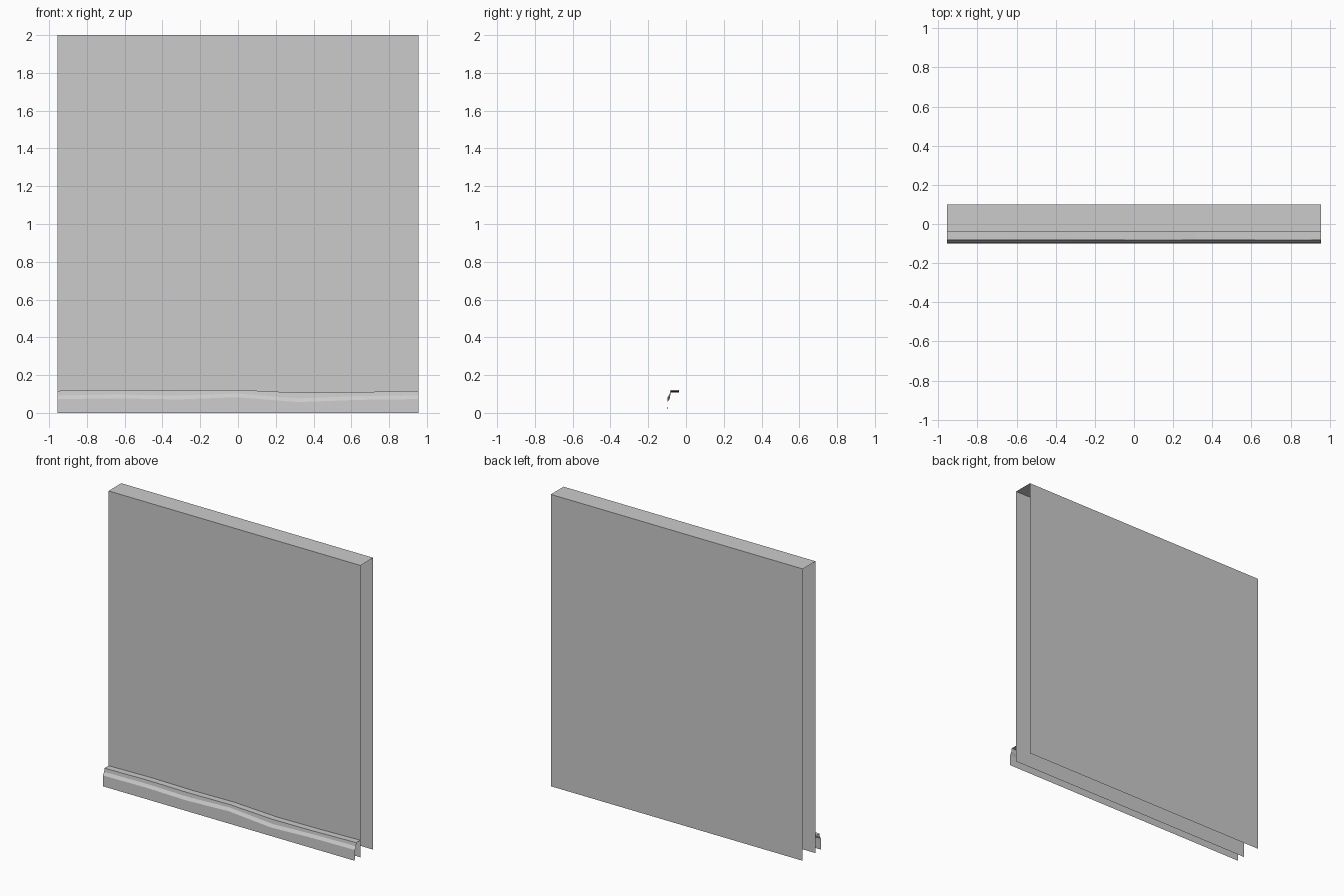
import bpy
import bmesh

if "Cube" in bpy.data.objects:
    bpy.data.objects.remove(bpy.data.objects["Cube"])

HALF = 0.955      # half the wall length
WALL_Y = -0.038   # front plane of the wall


def sheet(name, sections):
    """Skin a row of open cross-sections into a flat-shaded sheet."""
    bm = bmesh.new()
    rows = [[bm.verts.new(p) for p in s] for s in sections]
    for a, b in zip(rows, rows[1:]):
        for i in range(len(a) - 1):
            bm.faces.new((a[i], b[i], b[i + 1], a[i + 1]))
    mesh = bpy.data.meshes.new(name)
    bm.to_mesh(mesh)
    bm.free()
    obj = bpy.data.objects.new(name, mesh)
    bpy.context.collection.objects.link(obj)
    return obj


# Wall shell: front, top and back, open at the ends and underneath
wall_profile = [(WALL_Y, 0), (WALL_Y, 2), (0.1, 2), (0.1, 0)]
sheet("wall", [[(x, y, z) for y, z in wall_profile] for x in (-HALF, HALF)])

# Worn skirting board: bevel and top ledge heights waver along its length
ledge = [0.117, 0.122, 0.118, 0.122, 0.107, 0.110, 0.117]
bevel = [0.083, 0.087, 0.081, 0.093, 0.067, 0.079, 0.083]
sections = []
for i, (top, mid) in enumerate(zip(ledge, bevel)):
    x = -HALF + 2 * HALF * i / (len(ledge) - 1)
    profile = [(-0.1, 0), (-0.098, mid - 0.01), (-0.085, mid + 0.01),
               (-0.082, top), (WALL_Y, top)]
    sections.append([(x, y, z) for y, z in profile])
sheet("skirting_board", sections)
